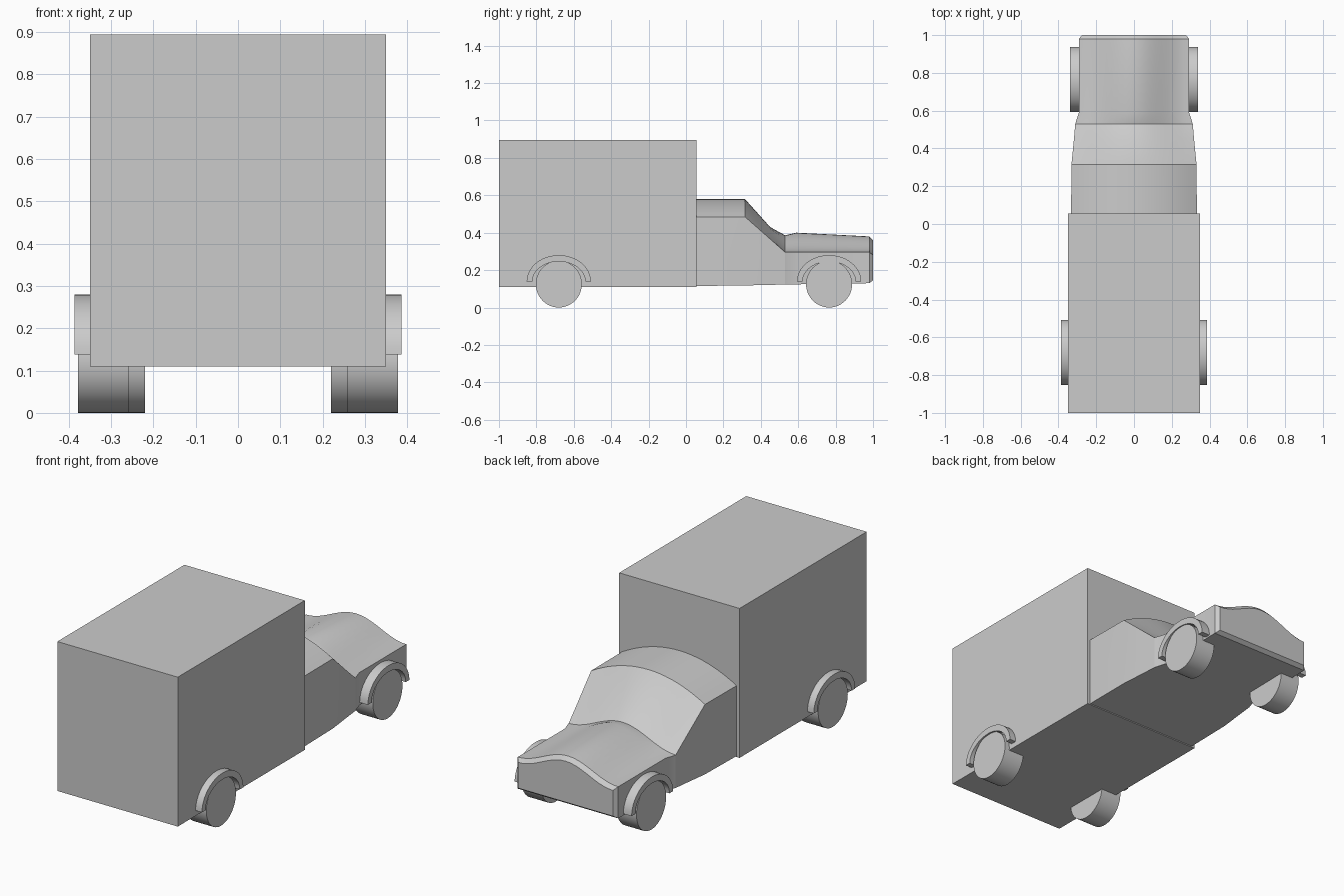
import bpy
import bmesh
from math import pi, cos, sin, radians

cube = bpy.data.objects.get("Cube")
if cube:
    bpy.data.objects.remove(cube, do_unlink=True)

# One plain grey for the whole truck
grey = bpy.data.materials.new("plain_grey")
grey.use_nodes = True
grey.diffuse_color = (0.6, 0.6, 0.6, 1)
grey.node_tree.nodes["Principled BSDF"].inputs["Base Color"].default_value = grey.diffuse_color


def finish(name, bm, angle=None):
    """Turn a bmesh into a named object; smooth it below the given angle."""
    bmesh.ops.recalc_face_normals(bm, faces=bm.faces)
    mesh = bpy.data.meshes.new(name)
    bm.to_mesh(mesh)
    bm.free()
    mesh.materials.append(grey)
    obj = bpy.data.objects.new(name, mesh)
    bpy.context.collection.objects.link(obj)
    if angle:
        bpy.ops.object.select_all(action='DESELECT')
        obj.select_set(True)
        bpy.context.view_layer.objects.active = obj
        bpy.ops.object.shade_smooth_by_angle(angle=radians(angle))
    return obj


def loft(name, rings, angle):
    """Skin equal closed rings of points and cap both ends."""
    bm = bmesh.new()
    loops = [[bm.verts.new(p) for p in ring] for ring in rings]
    count = len(loops[0])
    for a, b in zip(loops, loops[1:]):
        for i in range(count):
            j = (i + 1) % count
            bm.faces.new((a[i], a[j], b[j], b[i]))
    bm.faces.new(loops[0])
    bm.faces.new(loops[-1])
    return finish(name, bm, angle)


def arch(u):
    return 1 - u * u


def bell(u):
    return cos(pi * u / 2) ** 2


def section(y, half, low, edge, crown, shape, steps=20):
    """Cross-section with straight sides and a curved top."""
    us = [-1 + 2 * i / steps for i in range(steps + 1)]
    top = [(u * half, y, edge + (crown - edge) * shape(u)) for u in us]
    return top + [(half, y, low), (-half, y, low)]


# Cargo box
bm = bmesh.new()
bmesh.ops.create_cube(bm, size=1)
for v in bm.verts:
    v.co = (v.co.x * 0.70, v.co.y * 1.055 - 0.4725, v.co.z * 0.785 + 0.5025)
finish("cargo_box", bm)

# Cab: crowned roof running down the sloping windscreen
loft("cab", [
    section(0.05, 0.333, 0.115, 0.485, 0.58, arch),
    section(0.315, 0.331, 0.118, 0.485, 0.58, arch),
    section(0.45, 0.318, 0.121, 0.366, 0.43, lambda u: (arch(u) + bell(u)) / 2),
    section(0.53, 0.311, 0.123, 0.296, 0.386, bell),
], 25)

# Bonnet: humped top, narrowing behind the front wheels, chamfered nose
loft("bonnet", [
    section(0.53, 0.311, 0.123, 0.296, 0.386, bell),
    section(0.59, 0.292, 0.124, 0.296, 0.40, bell),
    section(0.98, 0.292, 0.13, 0.296, 0.38, bell),
    section(1.0, 0.275, 0.145, 0.28, 0.36, bell),
], 25)


def wheel(name, x0, x1, y):
    rings = []
    for x in (x0, x1):
        rings.append([(x, y + 0.123 * cos(2 * pi * i / 48), 0.125 + 0.125 * sin(2 * pi * i / 48))
                      for i in range(48)])
    loft(name, rings, 30)


def fender(name, x0, x1, y):
    """Band arched over a wheel."""
    rings = []
    for i in range(25):
        a = pi * i / 24
        c, s = cos(a), sin(a)
        outer = (y + 0.172 * c, 0.138 + 0.142 * s)
        inner = (y + 0.142 * c, 0.138 + 0.108 * s)
        rings.append([(x0, *outer), (x1, *outer), (x1, *inner), (x0, *inner)])
    loft(name, rings, 30)


# Axle position, wheel inner and outer x, fender inner and outer x
axles = {
    "rear": (-0.68, 0.258, 0.378, 0.33, 0.387),
    "front": (0.765, 0.22, 0.334, 0.27, 0.340),
}
for end, (y, w0, w1, f0, f1) in axles.items():
    for side, sign in (("left", 1), ("right", -1)):
        wheel(f"{end}_{side}_wheel", sign * w0, sign * w1, y)
        fender(f"{end}_{side}_fender", sign * f0, sign * f1, y)
